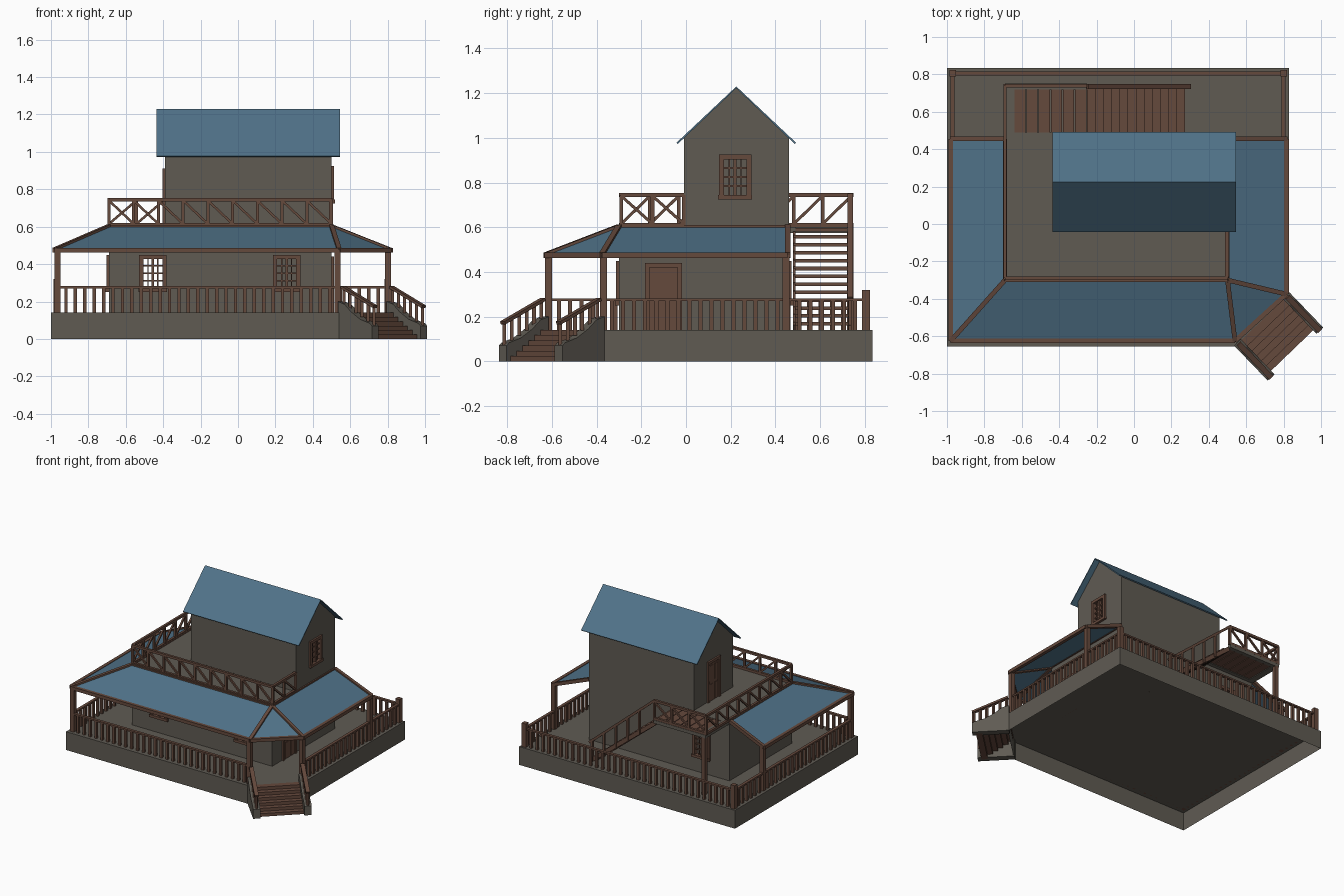
import bpy, bmesh, math
from mathutils import Matrix, Vector

if "Cube" in bpy.data.objects:
    bpy.data.objects.remove(bpy.data.objects["Cube"])


def material(name, rgb):
    m = bpy.data.materials.new(name)
    m.use_nodes = True
    m.diffuse_color = (*rgb, 1)
    m.node_tree.nodes["Principled BSDF"].inputs["Base Color"].default_value = (*rgb, 1)
    return m


STONE = material("grey plaster", (0.115, 0.104, 0.086))
WOOD = material("brown wood", (0.13, 0.067, 0.046))
ROOF = material("blue roofing", (0.08, 0.17, 0.25))


class Part:
    """Collects simple solids into one named object."""

    def __init__(self, name, mat):
        self.name, self.mat, self.bm = name, mat, bmesh.new()

    def span(self, lo, hi, m=Matrix()):
        lo, hi = Vector(lo), Vector(hi)
        size = Matrix.Diagonal((*(hi - lo), 1))
        bmesh.ops.create_cube(self.bm, size=1, matrix=m @ Matrix.Translation((lo + hi) / 2) @ size)

    def beam(self, a, b, w=0.015, h=None):
        a, b = Vector(a), Vector(b)
        turn = (b - a).to_track_quat('Y', 'Z').to_matrix().to_4x4()
        size = Matrix.Diagonal((w, (b - a).length, h or w, 1))
        bmesh.ops.create_cube(self.bm, size=1, matrix=Matrix.Translation((a + b) / 2) @ turn @ size)

    def prism(self, points, depth):
        bottom = self.bm.faces.new([self.bm.verts.new(p) for p in points])
        top = bmesh.ops.extrude_face_region(self.bm, geom=[bottom])
        verts = [g for g in top["geom"] if isinstance(g, bmesh.types.BMVert)]
        bmesh.ops.translate(self.bm, vec=depth, verts=verts)
        return bottom

    def sheet(self, points):
        self.bm.faces.new([self.bm.verts.new(p) for p in points])

    def done(self, thickness=0):
        bmesh.ops.recalc_face_normals(self.bm, faces=self.bm.faces)
        mesh = bpy.data.meshes.new(self.name)
        self.bm.to_mesh(mesh)
        self.bm.free()
        mesh.materials.append(self.mat)
        obj = bpy.data.objects.new(self.name, mesh)
        bpy.context.collection.objects.link(obj)
        if thickness:
            mod = obj.modifiers.new("thickness", 'SOLIDIFY')
            mod.thickness = thickness
            mod.offset = 0
        return obj


FLOOR, DECK = 0.14, 0.60
X0, X1, Y0, Y1 = -0.69, 0.50, -0.30, 0.46      # lower storey
UX, UY = -0.39, -0.01                          # upper storey start
RIDGE_Y, RIDGE_Z, PITCH = 0.225, 1.222, 0.94


def side(angle, offset):
    """Wall frame: local x runs along the wall, local -y faces outward."""
    return Matrix.Rotation(math.radians(angle), 4, 'Z') @ Matrix.Translation((0, -offset, 0))


FRONT, RIGHT, BACK, LEFT = side(0, -Y0), side(90, X1), side(180, Y1), side(-90, -X0)
UP_FRONT, UP_LEFT = side(0, -UY), side(-90, -UX)


def wall(part, m, a, b, z0, z1, holes=()):
    """Wall built around its window openings, given as (centre, sill)."""
    t, x = 0.02, a
    for c, sill in sorted(holes):
        part.span((x, 0, z0), (c - 0.06, t, z1), m)
        part.span((c - 0.06, 0, z0), (c + 0.06, t, sill), m)
        part.span((c - 0.06, 0, sill + 0.18), (c + 0.06, t, z1), m)
        x = c + 0.06
    part.span((x, 0, z0), (b, t, z1), m)


def window(name, m, c, sill):
    p = Part(name, WOOD)
    z0, z1 = sill - 0.01, sill + 0.19
    for s in (-1, 1):
        p.span((c + s * 0.062 - 0.011, -0.013, z0), (c + s * 0.062 + 0.011, 0.022, z1), m)
        p.span((c + s * 0.026 - 0.003, 0, z0), (c + s * 0.026 + 0.003, 0.012, z1), m)
    p.span((c - 0.073, -0.013, z1 - 0.022), (c + 0.073, 0.022, z1), m)
    p.span((c - 0.076, -0.018, z0), (c + 0.076, 0.022, z0 + 0.02), m)
    p.span((c - 0.007, -0.005, z0), (c + 0.007, 0.016, z1), m)
    for k in range(1, 4):
        z = z0 + 0.02 + k * 0.04
        p.span((c - 0.06, 0, z - 0.004), (c + 0.06, 0.014, z + 0.004), m)
    p.done()


def door(name, m, c, z0, w, h):
    p = Part(name, WOOD)
    p.span((c - w / 2, -0.006, z0), (c + w / 2, 0.01, z0 + h), m)
    for s in (-1, 1):
        e = c + s * (w / 2 - 0.01)
        p.span((e - 0.01, -0.014, z0), (e + 0.01, 0, z0 + h), m)
        for low, high in ((0.03, 0.42), (0.5, 0.88)):
            q = c + s * w * 0.2
            p.span((q - w * 0.12, -0.01, z0 + h * low), (q + w * 0.12, 0, z0 + h * high), m)
    p.span((c - w / 2, -0.014, z0 + h - 0.02), (c + w / 2, 0, z0 + h), m)
    p.done()


# Foundation, hollow underneath, with a clipped corner for the steps
base = Part("foundation", STONE)
under = base.prism([(-1, -0.655, 0), (0.54, -0.655, 0), (0.83, -0.38, 0),
                    (0.83, 0.835, 0), (-1, 0.835, 0)], (0, 0, FLOOR))
base.bm.faces.remove(under)
base.done()

# Lower storey
low = Part("lower_walls", STONE)
wall(low, FRONT, X0, X1, FLOOR, DECK, [(-0.455, 0.26), (0.26, 0.26)])
wall(low, BACK, -X1, -X0, FLOOR, DECK, [(0.455, 0.26)])
wall(low, RIGHT, Y0, Y1, FLOOR, DECK)
wall(low, LEFT, -Y1, -Y0, FLOOR, DECK, [(0.08, 0.26)])
low.span((X0, Y0, DECK - 0.02), (X1, Y1, DECK))
low.done()

# Upper storey with gable ends
top = Part("upper_walls", STONE)
eave = RIDGE_Z - PITCH * (RIDGE_Y - UY)
wall(top, UP_FRONT, UX, X1, DECK, eave)
wall(top, BACK, -X1, -UX, DECK, eave)
wall(top, RIGHT, UY, Y1, DECK, eave, [(0.22, 0.735)])
wall(top, UP_LEFT, -Y1, -UY, DECK, eave)
for x in (UX, X1 - 0.02):
    top.prism([(x, UY, eave), (x, Y1, eave), (x, RIDGE_Y, RIDGE_Z)], (0.02, 0, 0))
top.done()

roof = Part("main_roof", ROOF)
for y in (-0.04, 0.49):
    z = 0.975
    roof.sheet([(-0.437, y, z), (0.545, y, z), (0.545, RIDGE_Y, 1.226), (-0.437, RIDGE_Y, 1.226)])
bmesh.ops.remove_doubles(roof.bm, verts=roof.bm.verts, dist=0.0001)
roof.done(0.008)

# Windows and doors
window("front_window_a", FRONT, -0.455, 0.26)
window("front_window_b", FRONT, 0.26, 0.26)
window("back_window", BACK, 0.455, 0.26)
window("side_window", LEFT, 0.08, 0.26)
window("gable_window", RIGHT, 0.22, 0.735)
door("porch_door", RIGHT, -0.10, FLOOR, 0.165, 0.30)
door("terrace_door", UP_LEFT, -0.23, DECK, 0.15, 0.31)

# Porch roof: eave points paired with the house edge
EZ = 0.475
outer = [Vector(p) for p in ((-0.98, 0.455, EZ), (-0.98, -0.625, EZ), (0.54, -0.625, EZ),
                             (0.815, -0.375, EZ), (0.815, 0.455, EZ))]
inner = [Vector(p) for p in ((X0, 0.455, DECK), (X0, Y0, DECK), (X1, Y0, DECK),
                             (X1, Y0, DECK), (X1, 0.455, DECK))]
porch, trim = Part("porch_roof", ROOF), Part("porch_roof_beams", WOOD)
for i in range(4):
    quad = [outer[i], outer[i + 1], inner[i + 1], inner[i]]
    porch.sheet(quad[:3] if inner[i] == inner[i + 1] else quad)
    trim.beam(outer[i], outer[i + 1], 0.025)
    if inner[i] != inner[i + 1]:
        trim.beam(inner[i], inner[i + 1], 0.02)
for a, b in zip(outer, inner):
    trim.beam(a, b, 0.025)
    trim.span((a.x * 0.985 - 0.016, a.y * 0.985 - 0.016, FLOOR),
              (a.x * 0.985 + 0.016, a.y * 0.985 + 0.016, EZ))
porch.done(0.006)
trim.done()

# Porch railing
rail = Part("porch_railing", WOOD)
path = [Vector(p) for p in ((0.54, -0.62, 0), (-0.97, -0.62, 0), (-0.97, 0.805, 0),
                            (0.80, 0.805, 0), (0.80, -0.38, 0))]
for a, b in zip(path, path[1:]):
    rail.beam(a + Vector((0, 0, 0.276)), b + Vector((0, 0, 0.276)), 0.022, 0.012)
    n = round((b - a).length / 0.05)
    for k in range(1, n):
        p = a.lerp(b, k / n)
        rail.beam(p + Vector((0, 0, FLOOR)), p + Vector((0, 0, 0.27)), 0.018)
for p in path[2:4]:
    rail.beam(p + Vector((0, 0, FLOOR)), p + Vector((0, 0, 0.32)), 0.035)
rail.done()

# Entrance steps on the clipped corner
A, B = Vector((0.56, -0.64, 0)), Vector((0.82, -0.39, 0))
along = (B - A).normalized()
out = Vector((along.y, -along.x, 0))
steps, cheeks, hand = (Part("entrance_steps", WOOD), Part("step_side_walls", STONE),
                       Part("step_railing", WOOD))
N = 6
for k in range(N):
    z = FLOOR * (N - k - 0.5) / N
    mid = out * (0.22 * (k + 0.5) / N) + Vector((0, 0, z))
    steps.beam(A + mid, B + mid, 0.045, 0.024)
profile = [(-0.01, 0), (0.25, 0), (0.25, 0.07), (0.235, 0.083), (0.16, 0.105),
           (0.09, 0.145), (0.04, 0.185), (-0.01, 0.2)]
for p in (A, B):
    cheeks.prism([p - along * 0.025 + out * d + Vector((0, 0, z)) for d, z in profile], along * 0.05)
    spot = lambda d, z: p + out * d + Vector((0, 0, z))
    hand.beam(spot(0, 0.277), spot(0.25, 0.172), 0.03, 0.014)
    for k in range(6):
        d = 0.01 + 0.046 * k
        hand.beam(spot(d, 0.19 - 0.5 * d), spot(d, 0.272 - 0.42 * d), 0.016)
for p in (steps, cheeks, hand):
    p.done()

# Terrace railing with slanted braces
fence = Part("terrace_railing", WOOD)
runs = [((X0, -0.29), (X1, -0.29)), ((0.495, -0.29), (0.495, UY)),
        ((-0.25, 0.74), (X0, 0.74)), ((X0, 0.74), (X0, -0.29))]
for a, b in runs:
    a, b = Vector((*a, 0)), Vector((*b, 0))
    for z in (0.61, 0.745):
        fence.beam(a + Vector((0, 0, z)), b + Vector((0, 0, z)), 0.018)
    n = max(2, round((b - a).length / 0.135))
    for k in range(n + 1):
        p, q = a.lerp(b, k / n), a.lerp(b, min(1, (k + 1) / n))
        fence.beam(p + Vector((0, 0, DECK)), p + Vector((0, 0, 0.745)), 0.016)
        if k < n:
            fence.beam(p + Vector((0, 0, 0.74)), q + Vector((0, 0, 0.615)), 0.013)
fence.done()

# Rear landing and open stair
landing = Part("rear_landing", STONE)
landing.span((X0, Y1, 0.575), (-0.64, 0.75, DECK))
landing.span((-0.64, 0.72, 0.575), (-0.25, 0.75, DECK))
landing.span((-0.64, Y1, 0.575), (-0.25, 0.49, DECK))
landing.done()
stair = Part("rear_stair", WOOD)
for k in range(6):
    x = -0.64 + k * 0.065
    stair.span((x, 0.48, 0.58), (x + 0.06, 0.725, 0.597))
for k in range(12):
    x, z = -0.25 + k * 0.0435, 0.565 - k * 0.0354
    stair.span((x, 0.48, z - 0.016), (x + 0.045, 0.725, z))
stair.span((-0.685, 0.72, FLOOR), (-0.655, 0.75, 0.58))
stair.beam((-0.25, 0.735, 0.745), (0.30, 0.735, 0.28), 0.025, 0.018)
for k in range(5):
    x = -0.12 + k * 0.1
    z = 0.745 - (x + 0.25) * 0.845
    stair.beam((x, 0.735, max(FLOOR, z - 0.18)), (x, 0.735, z), 0.016)
for y in (0.485, 0.73):
    stair.beam((-0.25, y, 0.57), (0.28, y, 0.15), 0.012, 0.03)
stair.done()
